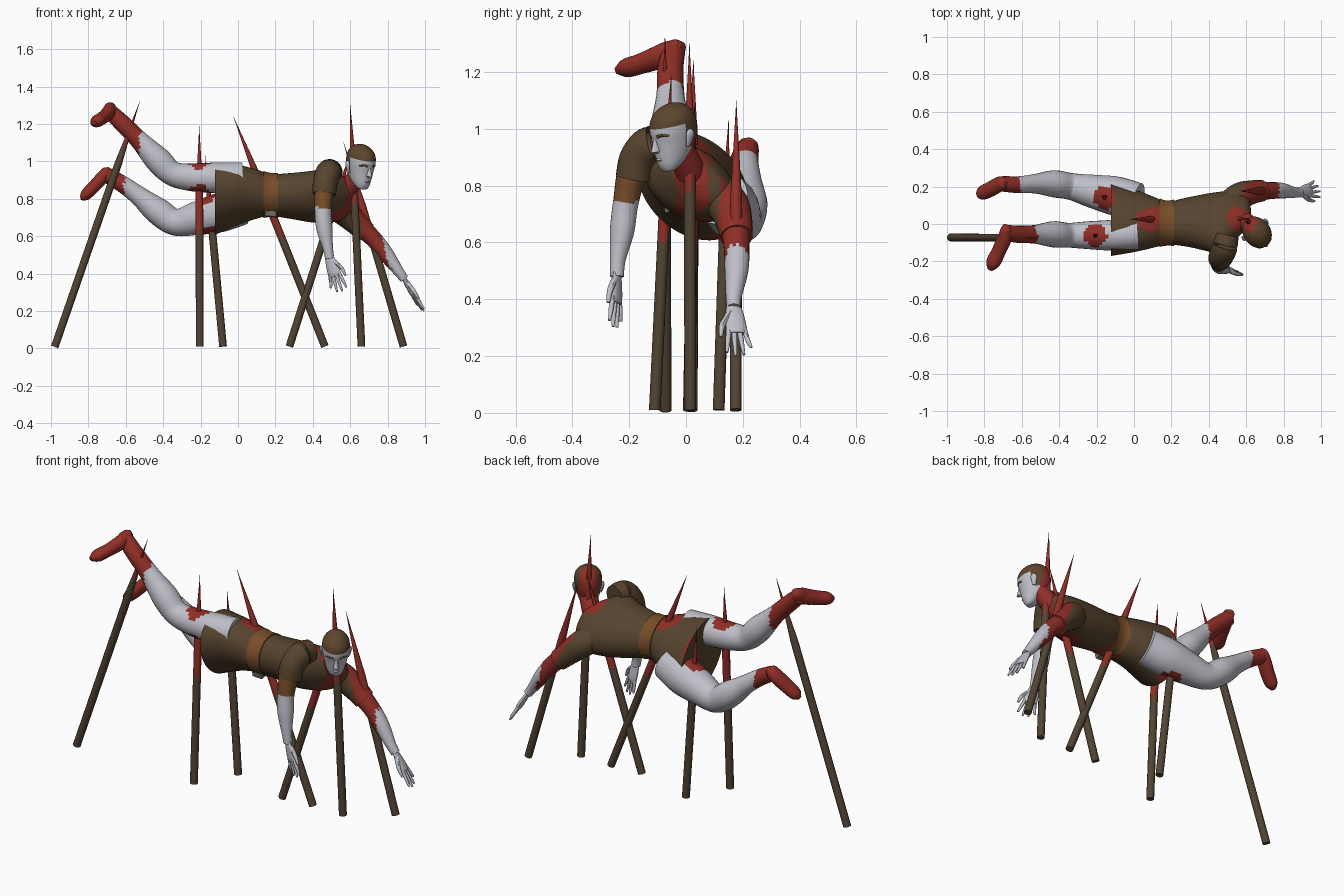
import bpy, math, random
from mathutils import Vector as V
from mathutils.geometry import intersect_point_line

if "Cube" in bpy.data.objects:
    bpy.data.objects.remove(bpy.data.objects["Cube"])

random.seed(4)
COLS = {"skin": (.52, .52, .58), "tunic brown": (.095, .058, .028), "leather tan": (.19, .075, .022),
        "blood red": (.28, .028, .02), "stake wood": (.085, .058, .034), "hair brown": (.11, .06, .026),
        "buckle grey": (.2, .19, .18)}
MATS = []
for n, c in COLS.items():
    m = bpy.data.materials.new(n)
    m.diffuse_color = (*c, 1)
    m.use_nodes = True
    m.node_tree.nodes["Principled BSDF"].inputs["Base Color"].default_value = m.diffuse_color
    MATS.append(m)
SKIN, TUNIC, TAN, RED, WOOD, HAIR, GREY = range(7)

# stakes: base, tip, height above which they are bloody
STAKES = [((-.98, -.072, .008), (-.525, -.074, 1.32), 1.1),
          ((-.205, -.11, .01), (-.207, -.052, 1.19), .62),
          ((-.08, .115, .01), (-.175, .15, 1.03), .68),
          ((.465, .02, .01), (-.025, .026, 1.24), .62),
          ((.275, .01, .01), (.615, .03, 1.08), .6),
          ((.66, .015, .01), (.6, .012, 1.3), .8),
          ((.885, .175, .01), (.565, .177, 1.1), .63)]


def bloody(p, r=.056):
    r += random.uniform(-.004, .006)
    for a, b, _ in STAKES:
        q, t = intersect_point_line(p, V(a), V(b))
        if 0 < t < 1 and (p - q).length < r:
            return True
    return False


def smooth_path(pts, n):
    """Catmull-Rom through tuples of any length."""
    out = []
    for i in range(len(pts) - 1):
        p0, p1, p2, p3 = pts[max(i - 1, 0)], pts[i], pts[i + 1], pts[min(i + 2, len(pts) - 1)]
        for k in range(n):
            t = k / n
            out.append(tuple(.5 * (2 * b + (c - a) * t + (2 * a - 5 * b + 4 * c - d) * t * t
                                   + (3 * b - a - 3 * c + d) * t ** 3)
                             for a, b, c, d in zip(p0, p1, p2, p3)))
    return out + [tuple(pts[-1])]


def loft(name, stations, rule, sides=24):
    """Skin elliptical stations (centre, axis a, axis b); rule gives a colour per face centre."""
    verts, faces = [], []
    for c, a, b in stations:
        for i in range(sides):
            t = 2 * math.pi * i / sides
            verts.append(c + a * math.cos(t) + b * math.sin(t))
    for j in range(len(stations) - 1):
        for i in range(sides):
            k = (i + 1) % sides
            faces.append((j * sides + i, j * sides + k, (j + 1) * sides + k, (j + 1) * sides + i))
    faces += [tuple(range(sides))[::-1], tuple(range(len(verts) - sides, len(verts)))]
    me = bpy.data.meshes.new(name)
    me.from_pydata(verts, [], faces)
    for m in MATS:
        me.materials.append(m)
    for f in me.polygons:
        f.material_index = rule(f.center.copy()) if callable(rule) else rule
    ob = bpy.data.objects.new(name, me)
    bpy.context.collection.objects.link(ob)
    bpy.ops.object.select_all(action='DESELECT')
    bpy.context.view_layer.objects.active = ob
    ob.select_set(True)
    bpy.ops.object.mode_set(mode='EDIT')
    bpy.ops.mesh.select_all(action='SELECT')
    bpy.ops.mesh.normals_make_consistent(inside=False)
    bpy.ops.object.mode_set(mode='OBJECT')
    bpy.ops.object.shade_smooth_by_angle(angle=math.radians(45))
    return ob


def tube(name, pts, rule, n=8, sides=24, flat=1, ref=(.3, 1, .2)):
    """Tube through (x, y, z, radius) points; ref is the wide direction."""
    s = smooth_path(pts, n)
    st = []
    for i, p in enumerate(s):
        t = (V(s[min(i + 1, len(s) - 1)][:3]) - V(s[max(i - 1, 0)][:3])).normalized()
        a = V(ref) - t * V(ref).dot(t)
        a.normalize()
        st.append((V(p[:3]), a * p[3], t.cross(a) * p[3] * flat))
    return loft(name, st, rule, sides)


# stakes
for i, (a, b, h) in enumerate(STAKES):
    a, b = V(a), V(b)
    L = (b - a).length
    pts = [(*a.lerp(b, k / 32), max(.0008, .021 * min(1, L * (1 - k / 32) / .36))) for k in range(33)]
    tube("stake_%d" % (i + 1), pts, lambda p, h=h: RED if p.z > h + random.uniform(-.03, .03) else WOOD,
         n=1, sides=12)

# tunic: x, y, z, half width, half thickness, roll, skew
rows = [(-.122, .025, .80, .22, .165, 43, 0), (0, .018, .82, .188, .138, 41, 0),
        (.1, .01, .825, .147, .121, 38, 0), (.175, .005, .82, .118, .11, 35, 0),
        (.28, .01, .815, .138, .114, 35, 0), (.4, .012, .81, .168, .122, 34, .02),
        (.5, .01, .82, .185, .112, 34, .05), (.565, .015, .835, .13, .082, 34, .05),
        (.605, .015, .85, .055, .05, 34, .02)]


def section(r, grow=1):
    x, y, z, a, b, roll, sk = r
    c, s = math.cos(math.radians(roll)), math.sin(math.radians(roll))
    return V((x, y, z)), V((sk, c * a, -s * a)) * grow, V((0, s * b, c * b)) * grow


path = smooth_path(rows, 10)
loft("tunic", [section(r) for r in path], lambda p: RED if bloody(p, .064) else TUNIC, 48)
belt = [r for r in path if .135 < r[0] < .215]
loft("belt", [section(belt[0], .98)] + [section(r, 1.05) for r in belt] + [section(belt[-1], .98)], TAN, 48)
tube("buckle", [(.145, -.062, .725, .02), (.205, -.062, .722, .02)], GREY, n=1, sides=4, ref=(0, .8, -.5))

# legs with boot shafts
def leg_rule(cut):
    return lambda p: RED if p.x < cut + random.uniform(-.006, .006) or bloody(p, .06) else SKIN


tube("right_leg", [(.02, -.05, .91, .085), (-.12, -.06, .912, .082), (-.25, -.06, .915, .074),
                   (-.35, -.06, .935, .066), (-.43, -.055, 1.01, .07), (-.53, -.055, 1.115, .05),
                   (-.62, -.055, 1.205, .046), (-.69, -.045, 1.27, .042)], leg_rule(-.53))
tube("left_leg", [(.02, .12, .76, .1), (-.1, .15, .725, .105), (-.22, .175, .695, .09),
                  (-.335, .2, .675, .072), (-.43, .215, .735, .072), (-.53, .215, .815, .052),
                  (-.62, .21, .88, .045), (-.7, .215, .925, .042)], leg_rule(-.61))
# feet of the boots
tube("right_boot", [(-.672, -.01, 1.29, .015), (-.68, -.025, 1.285, .034), (-.69, -.07, 1.262, .044),
                    (-.725, -.15, 1.232, .04), (-.755, -.21, 1.214, .038), (-.77, -.245, 1.205, .014)],
     RED, flat=.85)
tube("left_boot", [(-.69, .225, .965, .012), (-.698, .222, .95, .033), (-.725, .21, .915, .042),
                   (-.77, .185, .865, .042), (-.815, .165, .82, .037), (-.835, .155, .797, .013)],
     RED, flat=.8)

# arms and sleeves
right_arm = [(.48, -.13, .94, .055), (.462, -.185, .86, .053), (.455, -.212, .74, .045),
             (.462, -.225, .64, .043), (.48, -.24, .54, .028), (.49, -.243, .48, .024)]
left_arm = [(.55, .14, .75, .055), (.63, .17, .67, .055), (.72, .178, .59, .046), (.79, .178, .505, .042),
            (.86, .168, .41, .028), (.89, .168, .37, .024)]
tube("right_arm", right_arm, lambda p: TAN if p.z > .75 - (p.x - .45) * .2 else SKIN)
tube("left_arm", left_arm, lambda p: RED if bloody(p, .06) else TAN if p.x - p.z < .165 else SKIN)
tube("right_sleeve", [(.50, -.06, .945, .06), (.485, -.125, .942, .068), (.468, -.168, .895, .066),
                      (.46, -.185, .825, .063)], TUNIC)
tube("left_sleeve", [(.49, .08, .785, .075), (.56, .145, .735, .074), (.63, .17, .672, .064),
                     (.685, .178, .62, .057)], lambda p: RED if bloody(p, .068) else TUNIC)


def hand(side, wrist, end, spread):
    w, e = V(wrist), V(end)
    d = e - w
    s = V(spread)
    s = (s - d * s.dot(d) / d.dot(d)).normalized()

    def pt(t, off, r):
        return (*(w + d * t + s * off), r)
    tube(side + "_palm", [pt(-.05, 0, .024), pt(.2, 0, .034), pt(.45, 0, .038), pt(.55, 0, .03)],
         SKIN, n=3, sides=14, flat=.42, ref=s)
    for k, ln in enumerate((.93, 1.0, .97, .82)):
        o = .027 - .018 * k
        tube("%s_finger_%d" % (side, k + 1),
             [pt(.42, o, .0095), pt(.7, o * 1.35, .009), pt(ln, o * 1.7, .005)], SKIN, n=3, sides=8, ref=s)
    tube(side + "_thumb", [pt(.12, .015, .012), pt(.38, .05, .011), pt(.62, .06, .006)],
         SKIN, n=3, sides=8, ref=s.cross(d))


hand("right", (.488, -.243, .49), (.545, -.25, .3), (.8, -.4, .2))
hand("left", (.887, .168, .375), (.99, .19, .2), (.2, -1, .1))

# neck
tube("neck", [(.55, .025, .82, .06), (.595, .01, .865, .052), (.645, -.025, .94, .048)], RED)

# head in its own frame: forward f, up u, side s
C = V((.655, -.043, .978))
f = V((.58, -.78, -.24)).normalized()
u = V((.03, .0, 1))
u = (u - f * u.dot(f)).normalized()
s = u.cross(f)


def at(fw, sd, up):
    return C + f * fw + s * sd + u * up


def head_rule(p):
    q = p - C
    fw, up = q.dot(f), q.dot(u)
    if bloody(p, .05) and fw < .03:
        return RED
    return HAIR if up > .045 or (fw < -.005 and up > -.045) else SKIN


prof = [(-.118, .05, .012, .012), (-.112, .046, .03, .026), (-.09, .03, .045, .052), (-.06, .012, .056, .073),
        (-.02, 0, .066, .085), (.025, -.004, .073, .091), (.065, -.007, .069, .083),
        (.095, -.01, .048, .058), (.11, -.012, .02, .025), (.112, -.012, .002, .002)]
loft("head", [(at(r[1], 0, r[0]), s * r[2], f * r[3]) for r in smooth_path(prof, 5)], head_rule, 36)
loft("nose", [(at(.078, 0, .012), s * .006, f * .008), (at(.085, 0, -.02), s * .01, f * .016),
              (at(.086, 0, -.037), s * .015, f * .023), (at(.076, 0, -.045), s * .011, f * .01)], SKIN, 12)
loft("lips", [(at(.07, 0, -.062), s * .015, f * .014), (at(.071, 0, -.07), s * .02, f * .018),
              (at(.067, 0, -.079), s * .013, f * .014)], SKIN, 12)
for side, k in (("left", 1), ("right", -1)):
    tube(side + "_brow", [(*at(.083, k * .014, .014), .006), (*at(.075, k * .034, .018), .006),
                          (*at(.058, k * .052, .012), .004)], HAIR, n=3, sides=8)
    tube(side + "_ear", [(*at(-.004, k * .066, -.04), .008), (*at(-.01, k * .073, -.018), .014),
                         (*at(-.016, k * .077, .006), .017), (*at(-.016, k * .076, .02), .007)],
         SKIN, n=3, sides=12, flat=.45, ref=f)
